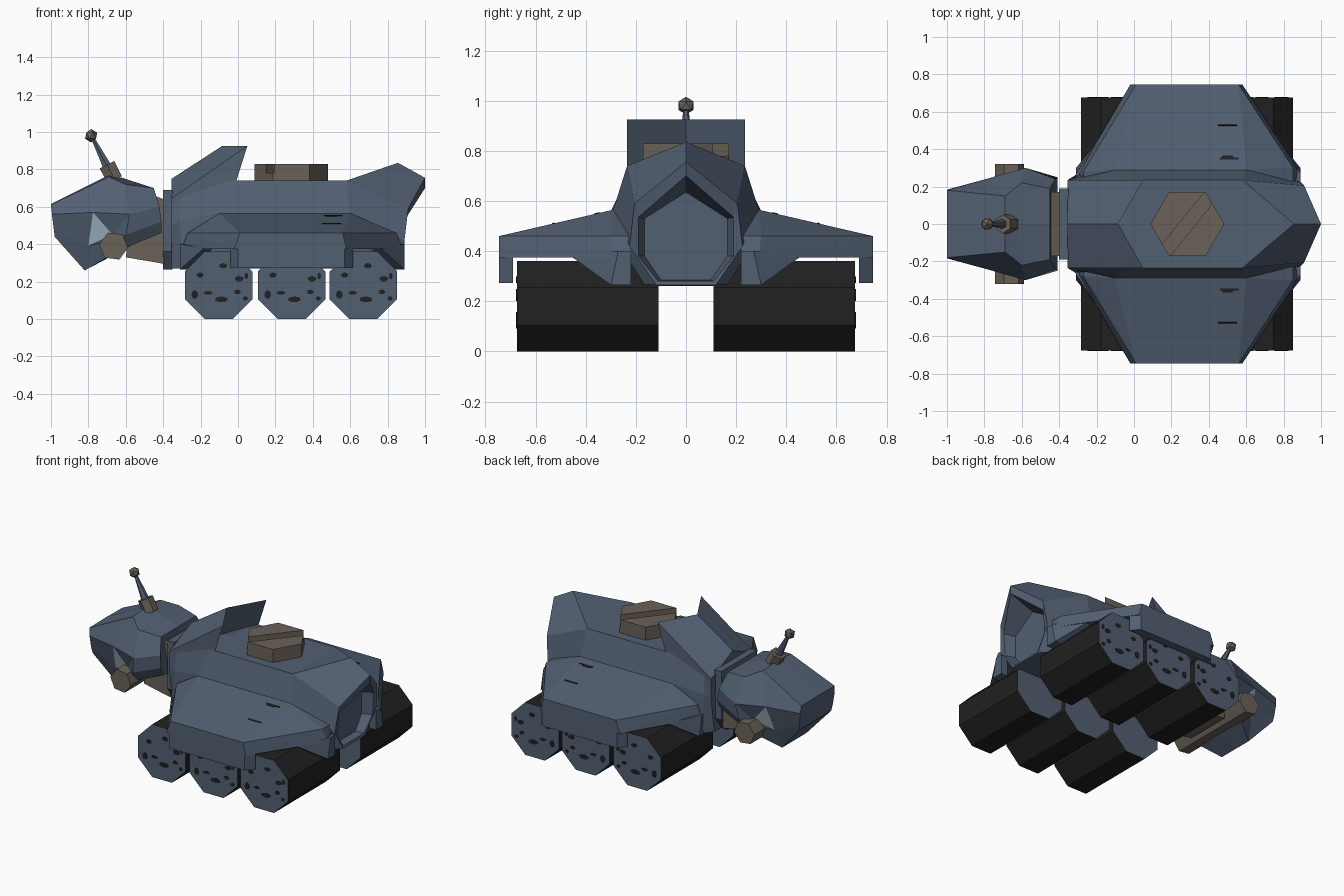
import bpy, bmesh, math
from mathutils import Vector, Matrix

if "Cube" in bpy.data.objects:
    bpy.data.objects.remove(bpy.data.objects["Cube"])


def material(name, rgb):
    m = bpy.data.materials.new(name)
    m.diffuse_color = (*rgb, 1)
    m.use_nodes = True
    m.node_tree.nodes["Principled BSDF"].inputs["Base Color"].default_value = m.diffuse_color
    return m


BLUE = material("slate_blue", (0.084, 0.115, 0.168))
BROWN = material("warm_grey", (0.145, 0.122, 0.098))
BLACK = material("rubber_black", (0.015, 0.015, 0.015))
EYE = material("pale_eye", (0.40, 0.53, 0.62))


def finish(name, bm, *mats):
    bmesh.ops.recalc_face_normals(bm, faces=bm.faces[:])
    me = bpy.data.meshes.new(name)
    bm.to_mesh(me)
    bm.free()
    for m in mats:
        me.materials.append(m)
    ob = bpy.data.objects.new(name, me)
    bpy.context.collection.objects.link(ob)
    return ob


def loft(rings):
    """Join half rings (top centre to bottom centre), mirrored in y, with end caps."""
    bm = bmesh.new()
    for s in (1, -1):
        rows = [[bm.verts.new((x, s * y, z)) for x, y, z in r] for r in rings]
        for a, b in zip(rows, rows[1:]):
            for i in range(len(a) - 1):
                bm.faces.new((a[i], a[i + 1], b[i + 1], b[i]))
        bm.faces.new(rows[0])
        bm.faces.new(rows[-1])
    bmesh.ops.remove_doubles(bm, verts=bm.verts[:], dist=0.0005)
    return bm


def hull(name, pts, mat, sides=(1,)):
    for s in sides:
        bm = bmesh.new()
        for x, y, z in pts:
            bm.verts.new((x, s * y, z))
        bmesh.ops.convex_hull(bm, input=bm.verts[:])
        ob = finish(name, bm, mat)
        # merge coplanar triangles into clean flat faces
        bm = bmesh.new()
        bm.from_mesh(ob.data)
        bmesh.ops.dissolve_limit(bm, angle_limit=0.01, verts=bm.verts[:], edges=bm.edges[:])
        bm.to_mesh(ob.data)
        bm.free()


def prism(sides, r, depth, mtx, r2=None):
    bm = bmesh.new()
    bmesh.ops.create_cone(bm, cap_ends=True, segments=sides, radius1=r,
                          radius2=r if r2 is None else r2, depth=depth, matrix=mtx)
    return bm


def at(v, rot=None):
    return Matrix.Translation(v) @ (rot if rot else Matrix())


RX90 = Matrix.Rotation(math.pi / 2, 4, 'X')
BOTH = (1, -1)

# Central hull with flared tail and recessed rear panel
body = loft([
    [(-.355, 0, .64), (-.355, .235, .60), (-.355, .235, .50), (-.355, .2, .27), (-.355, 0, .27)],
    [(-.30, 0, .70), (-.30, .235, .65), (-.31, .245, .53), (-.30, .27, .27), (-.30, 0, .27)],
    [(-.05, 0, .74), (-.05, .235, .74), (-.10, .29, .565), (-.10, .29, .27), (-.10, 0, .27)],
    [(.58, 0, .74), (.58, .235, .74), (.60, .29, .565), (.60, .29, .27), (.60, 0, .27)],
    [(.855, 0, .835), (.58, .235, .74), (.60, .29, .565), (.75, .26, .27), (.75, 0, .265)],
    [(1.0, 0, .755), (.91, .205, .59), (.89, .225, .42), (.88, .12, .265), (.88, 0, .265)],
    [(1.0, 0, .70), (.895, .19, .535), (.885, .19, .38), (.875, .11, .28), (.875, 0, .28)],
    [(.82, 0, .635), (.82, .165, .53), (.82, .165, .38), (.82, .10, .285), (.82, 0, .285)],
])
finish("hull", body, BLUE)

# Raised hood with V shaped rear edge
hood = loft([
    [(-.355, 0, .75), (-.355, .235, .645), (-.355, .235, .60), (-.355, 0, .60)],
    [(-.085, 0, .925), (.05, .235, .925), (-.015, .235, .72), (-.14, 0, .72)],
])
finish("hood", hood, BLUE)

# Collar
collar = loft([[(x, 0, .69), (x, .19, .69), (x, .19, .36), (x, .12, .265), (x, 0, .265)]
               for x in (-.40, -.35)])
finish("collar", collar, BLUE)

# Fenders: sloping slab, outer skirt and drooping ends
hull("fender", [(.01, .745, .46), (.56, .745, .46), (.85, .30, .46), (-.27, .28, .46),
                (-.10, .29, .565), (.60, .29, .565), (-.10, .22, .565), (.60, .22, .565),
                (.85, .22, .46), (-.27, .22, .46), (-.02, .745, .375), (.58, .745, .375),
                (.88, .29, .375), (-.30, .27, .375), (.87, .22, .375), (-.30, .22, .375)],
     BLUE, BOTH)
hull("fender_skirt", [(x, y, z) for x, y in ((-.04, .69), (0, .745), (.57, .745), (.615, .69))
                      for z in (.272, .38)], BLUE, BOTH)
for sx, x0, x1 in ((1, -.31, -.18), (-1, .89, .76)):
    hull("fender_end", [(x0 + sx * d, y, .265) for d in (0, .05) for y in (.22, .30)] +
         [(x0 + sx * d, y, .40) for d in (0, .05) for y in (.22, .27)] +
         [(x1, .46, .38), (x1 + sx * .05, .46, .38)], BLUE, BOTH)

# Scuff marks on the fender tops
slope = math.atan2(.105, .455)
for s in BOTH:
    for x, y, w in ((.50, .53, .05), (.51, .35, .05), (.50, .36, .03)):
        bm = bmesh.new()
        z = .565 - (y - .29) * .105 / .455 + .001
        bmesh.ops.create_cube(bm, size=1, matrix=at((x, s * y, z), Matrix.Rotation(-s * slope, 4, 'X'))
                              @ Matrix.Diagonal((2 * w, .010, .004, 1)))
        finish("fender_scuff", bm, BLACK)

# Six octagonal wheels with blue ends and dark pits
PITS = [(-.105, .055, .020, .014), (.025, .105, .022, .014), (-.135, -.05, .018, .024),
        (.015, -.075, .036, .016), (.105, -.035, .018, .013), (.150, -.07, .014, .012),
        (.115, .035, .024, .015), (.155, .05, .010, .018), (-.06, -.04, .024, .010)]
for s in BOTH:
    for cx in (-.103, .287, .670):
        rot = RX90 @ Matrix.Rotation(math.pi / 8, 4, 'Z')
        bm = prism(8, .18 / math.cos(math.pi / 8), .565, at((cx, s * .3925, .18), rot))
        bm.normal_update()
        for f in bm.faces:
            f.material_index = 1 if abs(f.normal.y) > .9 else 0
        finish("wheel", bm, BLACK, BLUE)
        pits = bmesh.new()
        for px, pz, rx, rz in PITS:
            bmesh.ops.create_cone(pits, cap_ends=True, segments=7, radius1=1, radius2=1, depth=.004,
                                  matrix=at((cx + px * .95, s * .676, .18 + pz), RX90)
                                  @ Matrix.Diagonal((rx, rz, 1, 1)))
        finish("wheel_pits", pits, BLACK)

# Roof hatch: hexagonal base with two upper halves split by a diagonal groove
C = Vector((.285, 0, 0))
finish("hatch_base", prism(6, .197, .06, at((.285, 0, .75))), BROWN).data.transform(
    at(C) @ Matrix.Rotation(math.pi / 6, 4, 'Z') @ at(-C))
groove = Vector((math.sin(math.radians(51)), -math.cos(math.radians(51)), 0))
for s in BOTH:
    bm = prism(6, .197, .05, at((.285, 0, .805), Matrix.Rotation(math.pi / 6, 4, 'Z')))
    cut = bmesh.ops.bisect_plane(bm, geom=bm.verts[:] + bm.edges[:] + bm.faces[:],
                                 plane_co=C + groove * s * .036, plane_no=groove * s,
                                 clear_inner=True)
    bmesh.ops.contextual_create(bm, geom=[e for e in cut['geom_cut'] if isinstance(e, bmesh.types.BMEdge)])
    finish("hatch_half", bm, BROWN)

# Faceted head with an eye facet on each side
R1W, R1E = (-.775, .245, .57), (-.80, .18, .39)
head = loft([
    [(-1.0, 0, .615), (-1.0, .18, .612), (-.995, .185, .56), (-.985, .18, .48), (-.98, .17, .44), (-.98, 0, .44)],
    [(-.69, 0, .77), (-.69, .15, .76), R1W, R1E, (-.82, .13, .26), (-.82, 0, .26)],
    [(-.62, 0, .755), (-.60, .22, .72), (-.58, .30, .56), (-.60, .28, .45), (-.63, .24, .37), (-.63, 0, .36)],
    [(-.45, 0, .70), (-.45, .19, .70), (-.42, .24, .60), (-.41, .25, .52), (-.41, .22, .46), (-.41, 0, .46)],
])
for s in BOTH:
    w, e = (Vector((x, s * y, z)) for x, y, z in (R1W, R1E))
    near = lambda f, p: any((v.co - p).length < .001 for v in f.verts)
    quad = [f for f in head.faces if near(f, w) and near(f, e) and f.calc_center_median().x > -.78]
    poked = bmesh.ops.poke(head, faces=quad)
    poked['verts'][0].co = (-.67, s * .235, .45)
    for f in poked['faces']:
        if near(f, w) and near(f, e):
            f.material_index = 1
finish("head", head, BLUE, EYE)

# Neck and the crossbar forming the ear caps
hull("neck", [(x, s * y, z) for s in BOTH for x, y, z in
              ((-.60, .16, .33), (-.58, .16, .50), (-.395, .17, .295), (-.395, .17, .64), (-.45, .17, .66))], BROWN)
finish("ear_bar", prism(6, .078, .64, at((-.665, 0, .39), RX90 @ Matrix.Rotation(.4, 4, 'Z'))), BROWN)

# Antenna: tilted foot, tapering rod and ball
tilt = Matrix.Rotation(math.radians(-27), 4, 'Y')
finish("antenna_foot", prism(6, .050, .09, at((-.680, 0, .785), tilt)), BROWN)
finish("antenna_rod", prism(6, .028, .19, at((-.735, 0, .885), tilt), .010), BLUE)
ball = bmesh.new()
bmesh.ops.create_icosphere(ball, subdivisions=1, radius=.036, matrix=at((-.785, 0, .98)))
finish("antenna_ball", ball, BROWN)
